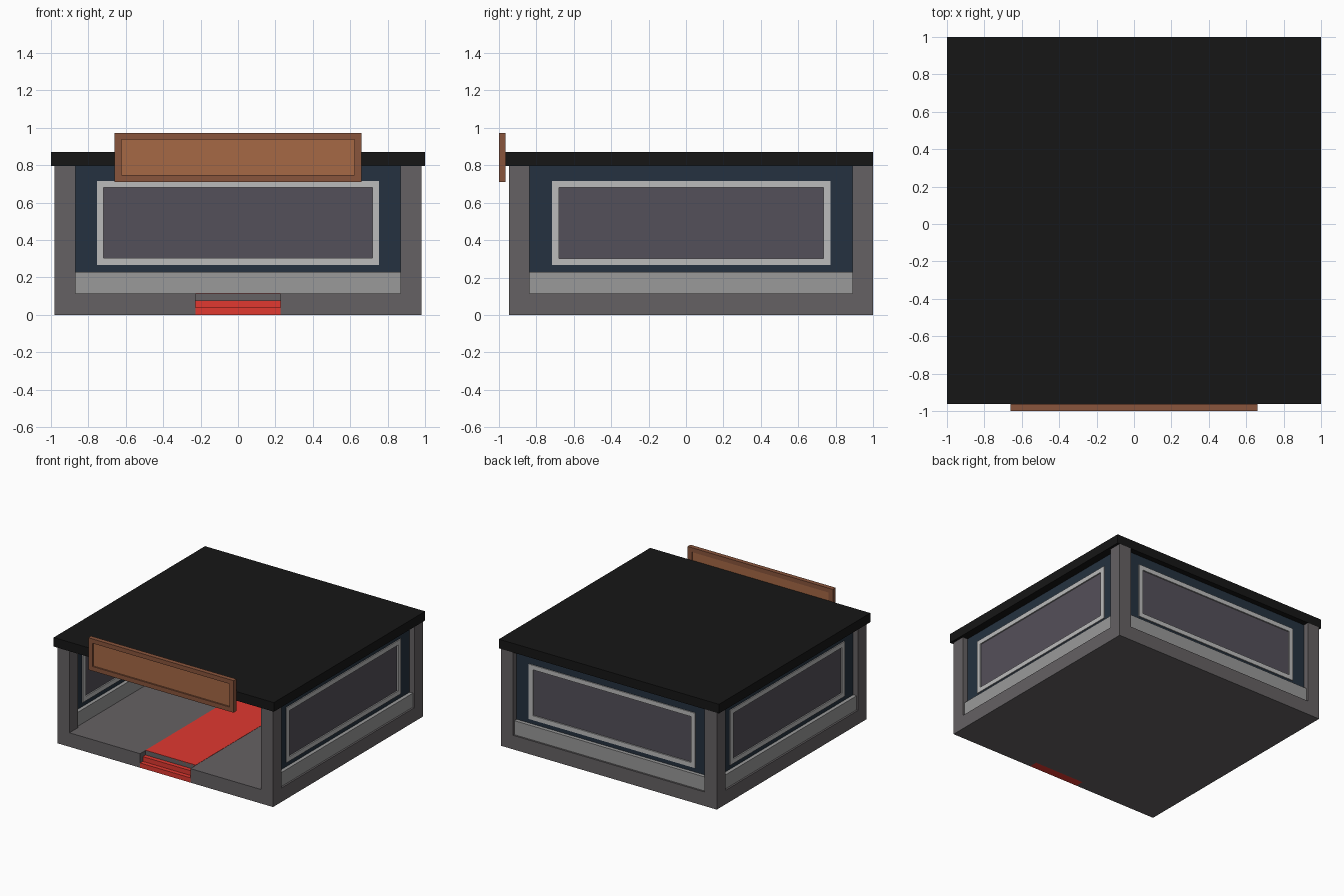
import bpy, bmesh
from math import pi
from mathutils import Matrix

if "Cube" in bpy.data.objects:
    bpy.data.objects.remove(bpy.data.objects["Cube"])


def material(name, rgb):
    m = bpy.data.materials.new(name)
    m.diffuse_color = (*rgb, 1)
    m.use_nodes = True
    m.node_tree.nodes["Principled BSDF"].inputs["Base Color"].default_value = m.diffuse_color
    return m


CONCRETE = material("concrete", (0.13, 0.12, 0.125))
SILL = material("light_stone", (0.32, 0.32, 0.32))
BLUE = material("dark_blue", (0.018, 0.031, 0.05))
GLASS = material("glass", (0.088, 0.08, 0.1))
TRIM = material("pale_trim", (0.5, 0.5, 0.5))
BLACK = material("roofing", (0.008, 0.008, 0.008))
RED = material("red_carpet", (0.75, 0.04, 0.03))
WOOD = material("wood", (0.38, 0.14, 0.06))
WOOD_DARK = material("dark_wood", (0.25, 0.09, 0.045))


def finish(name, bm, mat, place=Matrix()):
    bmesh.ops.recalc_face_normals(bm, faces=bm.faces)
    me = bpy.data.meshes.new(name)
    bm.to_mesh(me)
    bm.free()
    me.materials.append(mat)
    ob = bpy.data.objects.new(name, me)
    ob.matrix_world = place
    bpy.context.collection.objects.link(ob)
    return ob


def box(name, x, y, z, mat, place=Matrix()):
    bm = bmesh.new()
    bmesh.ops.create_cube(bm, size=1)
    for v in bm.verts:
        v.co = [(a + b) / 2 + c * (b - a) for (a, b), c in zip((x, y, z), v.co)]
    return finish(name, bm, mat, place)


def prism(name, points, offset, mat):
    bm = bmesh.new()
    face = bm.faces.new([bm.verts.new(p) for p in points])
    new = bmesh.ops.extrude_face_region(bm, geom=[face])["geom"]
    bmesh.ops.translate(bm, vec=offset, verts=[g for g in new if isinstance(g, bmesh.types.BMVert)])
    return finish(name, bm, mat)


def ring(name, outer, inner, y, mat, place=Matrix()):
    """Rectangular frame in the xz plane; outer/inner = (x0, x1, z0, z1)."""
    bm = bmesh.new()

    def loop(r, depth):
        x0, x1, z0, z1 = r
        return [bm.verts.new((a, depth, b)) for a, b in ((x0, z0), (x1, z0), (x1, z1), (x0, z1))]
    loops = [loop(outer, y[0]), loop(inner, y[0]), loop(inner, y[1]), loop(outer, y[1])]
    for k in range(4):
        a, b = loops[k], loops[(k + 1) % 4]
        for i in range(4):
            j = (i + 1) % 4
            bm.faces.new((a[i], a[j], b[j], b[i]))
    return finish(name, bm, mat, place)


F, B, S = -0.945, 1.0, 0.98       # front, back and side of the body
FLOOR, TOP, POST = 0.115, 0.795, 0.11
STEP_X, NOTCH = 0.228, F + 0.07

# Floor slab with a notch for the steps
prism("floor_slab", [(-S, F, 0), (-STEP_X, F, 0), (-STEP_X, NOTCH, 0), (STEP_X, NOTCH, 0),
                     (STEP_X, F, 0), (S, F, 0), (S, B, 0), (-S, B, 0)], (0, 0, FLOOR), CONCRETE)

# Steps running into the carpet
h = FLOOR + 0.002
profile = [(F, 0), (F, h / 3), (F + 0.035, h / 3), (F + 0.035, 2 * h / 3), (NOTCH, 2 * h / 3),
           (NOTCH, h), (0.91, h), (0.91, h - 0.005), (NOTCH, h - 0.005), (NOTCH, 0)]
prism("steps_and_carpet", [(-STEP_X, y, z) for y, z in profile], (2 * STEP_X, 0, 0), RED)

# Corner posts
for sx, side in ((-1, "left"), (1, "right")):
    for y0, end in ((F, "front"), (B - POST, "back")):
        box(f"{end}_{side}_post", sorted((sx * S, sx * (S - POST))), (y0, y0 + POST),
            (FLOOR, TOP), CONCRETE)


# Window walls: sill, panel, frame and glass
def window_wall(side, half, win, place):
    hole = (-win + 0.037, win - 0.037, 0.303, 0.68)
    box(side + "_sill", (-half, half), (-0.04, 0.04), (FLOOR, 0.23), SILL, place)
    ring(side + "_wall_panel", (-half, half, 0.23, TOP), (-win + 0.01, win - 0.01, 0.275, 0.705),
         (-0.01, 0.01), BLUE, place)
    ring(side + "_window_frame", (-win, win, 0.266, 0.717), hole, (-0.018, 0.018), TRIM, place)
    box(side + "_window_glass", hole[:2], (-0.008, 0.008), hole[2:], GLASS, place)


turn = Matrix.Rotation(pi / 2, 4, "Z")
mid = (F + B) / 2
window_wall("back", S - POST, 0.755, Matrix.Translation((0, B - 0.055, 0)))
for sx, side in ((-1, "left"), (1, "right")):
    window_wall(side, (B - F) / 2 - POST, 0.743,
                Matrix.Translation((sx * (S - 0.055), mid, 0)) @ turn)

# Flat roof
box("roof", (-1, 1), (-0.963, 1), (TOP, 0.87), BLACK)

# Blank sign board with raised border
inner = (-0.622, 0.622, 0.747, 0.937)
ring("sign_border", (-0.66, 0.66, 0.71, 0.973), inner, (-1, -0.963), WOOD_DARK)
box("sign_panel", inner[:2], (-0.988, -0.97), inner[2:], WOOD)
